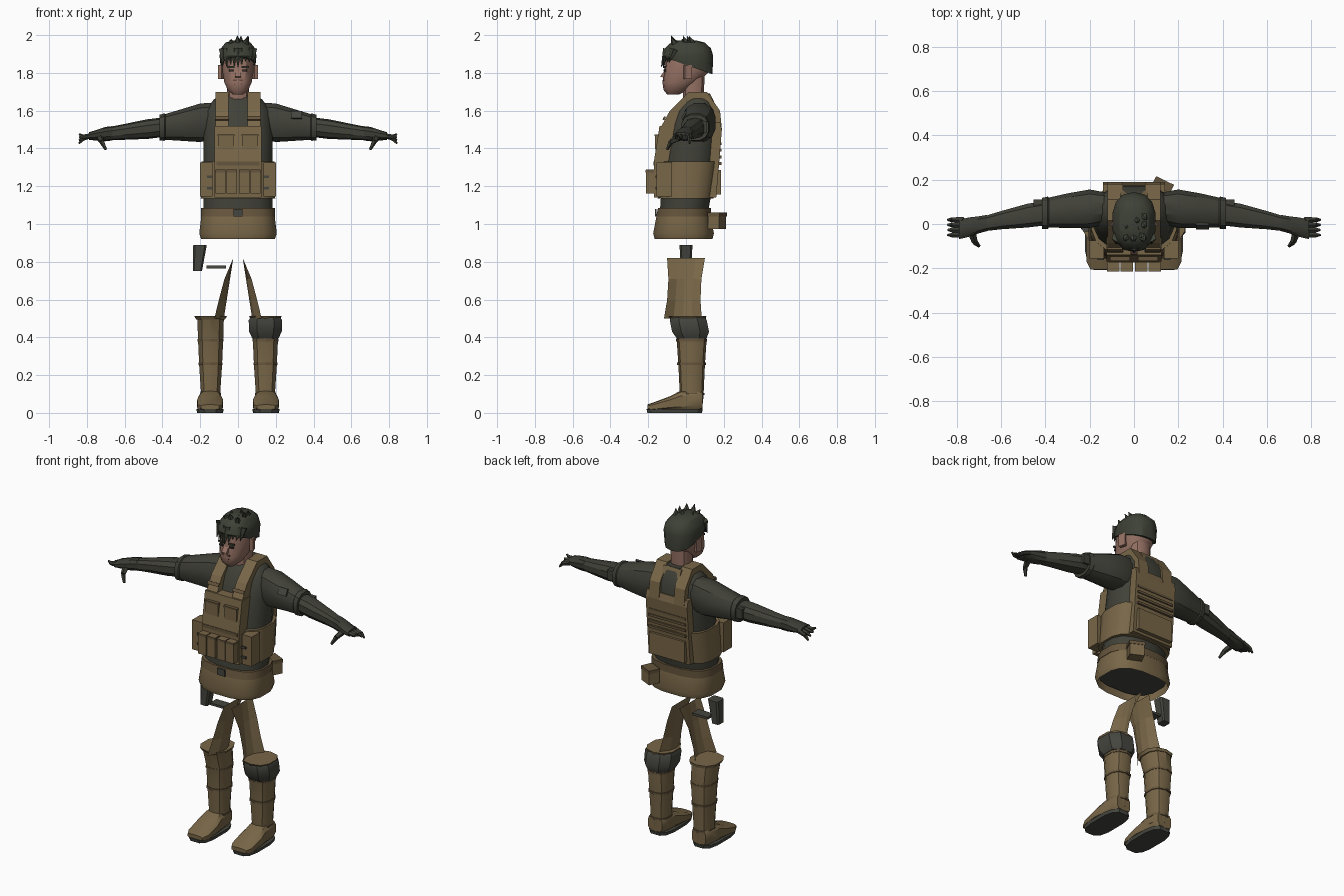
import bpy, bmesh, math, random
from mathutils import Vector, Matrix

if "Cube" in bpy.data.objects:
    bpy.data.objects.remove(bpy.data.objects["Cube"])
random.seed(4)


def material(name, red, green, blue):
    colour = (red, green, blue, 1)
    mat = bpy.data.materials.new(name)
    mat.use_nodes = True
    mat.diffuse_color = colour
    mat.node_tree.nodes["Principled BSDF"].inputs["Base Color"].default_value = colour
    return mat


TAN = material("tan_canvas", .19, .135, .065)
DARK_TAN = material("dark_tan_webbing", .13, .09, .045)
SHIRT = material("olive_grey_cloth", .052, .053, .04)
GLOVE = material("dark_glove", .043, .045, .034)
SKIN = material("skin", .3, .165, .125)
HAIR = material("dark_hair", .048, .053, .037)
PAD = material("grey_pad", .06, .06, .05)
LIP = material("lips_and_stubble", .13, .065, .055)
EYE = material("eye_dark", .03, .025, .02)
SIDES = (-1, 1)
smooth_parts = []


def finish(name, bm, mat, smooth=False):
    bmesh.ops.recalc_face_normals(bm, faces=bm.faces[:])
    mesh = bpy.data.meshes.new(name)
    bm.to_mesh(mesh)
    bm.free()
    mesh.materials.append(mat)
    part = bpy.data.objects.new(name, mesh)
    bpy.context.collection.objects.link(part)
    if smooth:
        smooth_parts.append(part)


def loft(name, mat, centre, rings, axis="z", n=12, power=2.4, side=1, open_start=False, warp=None):
    """Rings are (position, radius a, radius b); centre gives each ring's middle."""
    bm, loops = bmesh.new(), []
    for position, radius_a, radius_b in rings:
        loop = []
        middle_a, middle_b = centre(position)
        for i in range(n):
            angle = math.tau * (i + .5) / n
            c, s = math.cos(angle), math.sin(angle)
            a = middle_a + radius_a * math.copysign(abs(c) ** (2 / power), c)
            b = middle_b + radius_b * math.copysign(abs(s) ** (2 / power), s)
            x, y, z = {"z": (a, b, position), "x": (position, a, b), "y": (a, position, b)}[axis]
            if warp:
                z = warp(y, z)
            loop.append(bm.verts.new((x * side, y, z)))
        loops.append(loop)
    for low, high in zip(loops, loops[1:]):
        for i in range(n):
            bm.faces.new((low[i - 1], low[i], high[i], high[i - 1]))
    bm.faces.new(loops[-1])
    if not open_start:
        bm.faces.new(loops[0])
    finish(name, bm, mat, True)


def prism(name, mat, profile, x_start, x_end):
    """Extrudes a (y, z) profile sideways."""
    bm = bmesh.new()
    left, right = [[bm.verts.new((x, y, z)) for y, z in profile] for x in (x_start, x_end)]
    bm.faces.new(left)
    bm.faces.new(right)
    for i in range(len(profile)):
        bm.faces.new((left[i - 1], left[i], right[i], right[i - 1]))
    finish(name, bm, mat)


def box(name, mat, centre, size, turn=0, tilt=0):
    bm = bmesh.new()
    place = (Matrix.Translation(centre) @ Matrix.Rotation(turn, 4, "Z")
             @ Matrix.Rotation(tilt, 4, "X") @ Matrix.Diagonal((*size, 1)))
    bmesh.ops.create_cube(bm, size=1, matrix=place)
    finish(name, bm, mat)


def cone(bm, start, end, start_radius, end_radius):
    start, end = Vector(start), Vector(end)
    turn = (end - start).to_track_quat("Z", "Y").to_matrix().to_4x4()
    bmesh.ops.create_cone(bm, cap_ends=True, segments=5, radius1=start_radius, radius2=end_radius,
                          depth=(end - start).length,
                          matrix=Matrix.Translation((start + end) / 2) @ turn)


# Centre lines of the body
def spine(z):
    return 0, max(-.013, (z - 1.15) / 8)


def skull(z):
    return 0, min(.01, (z - 1.8) * .6)


def throat(z):
    return 0, .04


def arm(x):
    return .075 - .16 * x * x, 1.56 - .12 * x


def leg(z):
    return .145, .03 - max(0, z - .4) / 5


def hairline(y, z):
    return z - .35 * y if z < 1.85 else z


# Torso: shirt, cummerbund, belt and the open hem of the trousers
loft("shirt", SHIRT, spine, [(1.07, .187, .13), (1.33, .185, .145), (1.5, .185, .135),
     (1.6, .175, .115), (1.66, .13, .08), (1.69, .075, .06)], n=16)
loft("cummerbund", TAN, spine, [(1.135, .2, .15), (1.33, .195, .158)], n=16, power=2.8)
loft("belt", DARK_TAN, spine, [(1.04, .2, .147), (1.085, .198, .142)], n=16, power=2.8)
loft("trouser_hips", TAN, spine, [(.92, .198, .155), (.95, .208, .163), (1.05, .196, .144)],
     n=16, power=2.8, open_start=True)
loft("hip_lining", PAD, spine, [(.96, .19, .145), (.97, .18, .14)], n=16, power=2.8)
box("belt_buckle", PAD, (0, -.16, 1.06), (.05, .01, .04))

# Plate carrier
prism("front_plate", TAN, [(-.17, 1.14), (-.17, 1.33), (-.14, 1.52), (0, 1.52), (0, 1.14)], -.125, .125)
prism("back_plate", TAN, [(.16, 1.14), (.19, 1.5), (.18, 1.54), (0, 1.54), (0, 1.14)], -.14, .14)
box("back_pouch", TAN, (0, .17, 1.22), (.24, .03, .13))
for row in range(4):
    box("back_webbing", DARK_TAN, (0, .18, 1.32 + row * .035), (.25, .015, .014))
box("front_webbing", DARK_TAN, (0, -.168, 1.32), (.23, .01, .02))
for s in SIDES:
    prism("shoulder_strap", TAN, [(-.14, 1.5), (-.085, 1.6), (.015, 1.7), (.11, 1.7),
          (.18, 1.6), (.19, 1.5)], s * .05, s * .12)
    box("strap_buckle", DARK_TAN, (s * .085, -.115, 1.56), (.076, .01, .02), tilt=-.5)
    box("chest_pouch", TAN, (s * .063, -.15, 1.435), (.085, .03, .08))
    box("chest_pouch_flap", DARK_TAN, (s * .063, -.15, 1.47), (.09, .035, .01))
    box("side_pouch", TAN, (s * .168, -.115, 1.235), (.066, .08, .18))
    for z in (1.19, 1.25):
        box("side_clip", PAD, (s * .15, -.157, z), (.03, .01, .014))
    for x in (.033, .093):
        box("magazine_pouch", TAN, (s * x, -.188, 1.225), (.054, .05, .125))
        box("magazine_flap", DARK_TAN, (s * x, -.19, 1.28), (.056, .05, .014))
box("rear_belt_pouch", TAN, (.125, .165, 1.015), (.085, .065, .085), turn=-.45)
box("rear_pouch_flap", DARK_TAN, (.125, .165, 1.05), (.09, .07, .02), turn=-.45)
box("collar", TAN, (0, .125, 1.66), (.12, .03, .05), tilt=.4)

# Head
loft("neck", SKIN, throat, [(1.62, .058, .055), (1.8, .06, .06)])
loft("face", SKIN, skull, [(1.685, .028, .03), (1.71, .056, .065), (1.75, .074, .095),
     (1.8, .083, .117), (1.86, .086, .122), (1.92, .075, .11)], n=14)
prism("nose", SKIN, [(-.1, 1.83), (-.137, 1.78), (-.1, 1.77)], -.016, .016)
box("mouth", LIP, (0, -.115, 1.742), (.042, .01, .012))
box("moustache", LIP, (0, -.117, 1.761), (.054, .01, .01))
box("chin_stubble", LIP, (0, -.108, 1.715), (.03, .01, .02), tilt=.4)
for s in SIDES:
    box("eye", EYE, (s * .034, -.112, 1.812), (.026, .01, .01), turn=s * .15)
    box("eyebrow", HAIR, (s * .036, -.114, 1.832), (.036, .01, .01), turn=s * .15)
    box("ear", SKIN, (s * .09, .01, 1.805), (.02, .04, .075), turn=s * .3)
loft("hair_cap", HAIR, skull, [(1.842, .093, .13), (1.89, .1, .134), (1.93, .092, .122),
     (1.96, .068, .09), (1.972, .03, .045)], n=14, warp=hairline)
bm = bmesh.new()
for i in range(9):
    x = (i - 4) / 50
    y = abs(x) / 2 - .12
    cone(bm, (x, y + .02, 1.925), (x, y - .01, random.uniform(1.83, 1.865)), .022, .002)
for i in range(10):
    x, y = random.uniform(-.05, .05), random.uniform(-.07, .06)
    cone(bm, (x, y, 1.95), (x * 1.3, y - .02, random.uniform(1.97, 2)), .022, .001)
finish("hair_tufts", bm, HAIR)

# Arms and gloves
for s in SIDES:
    loft("sleeve", SHIRT, arm, [(.12, .07, .1), (.2, .09, .105), (.3, .08, .086), (.385, .07, .07),
         (.39, .075, .075), (.415, .073, .07)], "x", side=s)
    loft("forearm", SHIRT, arm, [(.38, .058, .052), (.48, .056, .052), (.6, .043, .042),
         (.7, .033, .034)], "x", n=10, side=s)
    loft("glove", GLOVE, arm, [(.665, .038, .038), (.7, .04, .038), (.75, .046, .028),
         (.79, .045, .02)], "x", n=10, side=s)
    bm = bmesh.new()
    for k in range(4):
        y = k * .023 - .05
        knuckle = (s * .82, y, 1.462 - k * .004)
        cone(bm, (s * .77, y, 1.468), knuckle, .014, .011)
        cone(bm, knuckle, (s * .842, y, 1.476 - k * .017), .012, .005)
    thumb = (s * .72, -.08, 1.435)
    cone(bm, (s * .735, -.03, 1.46), thumb, .02, .014)
    cone(bm, thumb, (s * .7, -.1, 1.395), .014, .007)
    finish("fingers", bm, GLOVE)
    box("elbow_tab", SHIRT, (s * .43, .09, 1.515), (.05, .04, .06))
box("sleeve_patch", PAD, (.31, -.01, 1.578), (.058, .01, .042), tilt=-.5)

# Legs: open inner thigh panels, boots and shin gear
for s in SIDES:
    bm, rows = bmesh.new(), []
    for u in (0, .35, .7, 1):
        inner, curl = .025 + u / 20, math.sqrt(u) / 20
        depth = .1 - math.sin(math.pi * u) / 70
        rows.append([bm.verts.new((s * (inner + curl * t * t), depth * t - u / 60, .82 - .32 * u))
                     for t in (-1, -.5, 0, .5, 1)])
    for low, high in zip(rows, rows[1:]):
        for i in range(1, len(low)):
            bm.faces.new((low[i - 1], low[i], high[i], high[i - 1]))
    finish("inner_thigh", bm, TAN)
    loft("shin", TAN, leg, [(.05, .058, .06), (.12, .054, .064), (.25, .063, .07), (.4, .07, .08),
         (.5, .073, .09)], n=10, side=s)
    loft("knee_brim", TAN, leg, [(.495, .08, .093), (.512, .09, .1)], n=10, side=s)
    loft("foot", TAN, lambda y: (.148, max(.03, .066 + min(0, y) / 5)),
         [(-.205, .05, .014), (-.17, .068, .024), (-.08, .07, .04), (-.03, .062, .057),
          (.06, .058, .055), (.088, .048, .045)], "y", n=10, power=3.5, side=s)
    loft("sole", PAD, lambda z: (.148, -.06), [(0, .07, .148), (.02, .074, .152)],
         power=3.2, side=s)
    for z, radius in ((.1, .058), (.26, .067), (.385, .072)):
        loft("shin_strap", DARK_TAN, leg, [(end, radius, radius + .01) for end in (z - .006, z + .006)],
             n=10, side=s)
loft("knee_pad", PAD, leg, [(.395, .074, .084), (.43, .092, .104), (.49, .094, .104),
     (.505, .085, .097)], n=8, power=2.6)

# Drop holster with its loose strap
loft("holster", PAD, lambda z: (z / 10 - .29, 0), [(.75, .025, .03), (.89, .037, .035)], n=8, power=5)
box("holster_strap", PAD, (-.115, 0, .772), (.105, .06, .014))

# Soften rounded forms while keeping hard edges
bpy.ops.object.select_all(action="DESELECT")
for part in smooth_parts:
    part.select_set(True)
bpy.context.view_layer.objects.active = smooth_parts[0]
bpy.ops.object.shade_smooth_by_angle(angle=math.radians(32))
